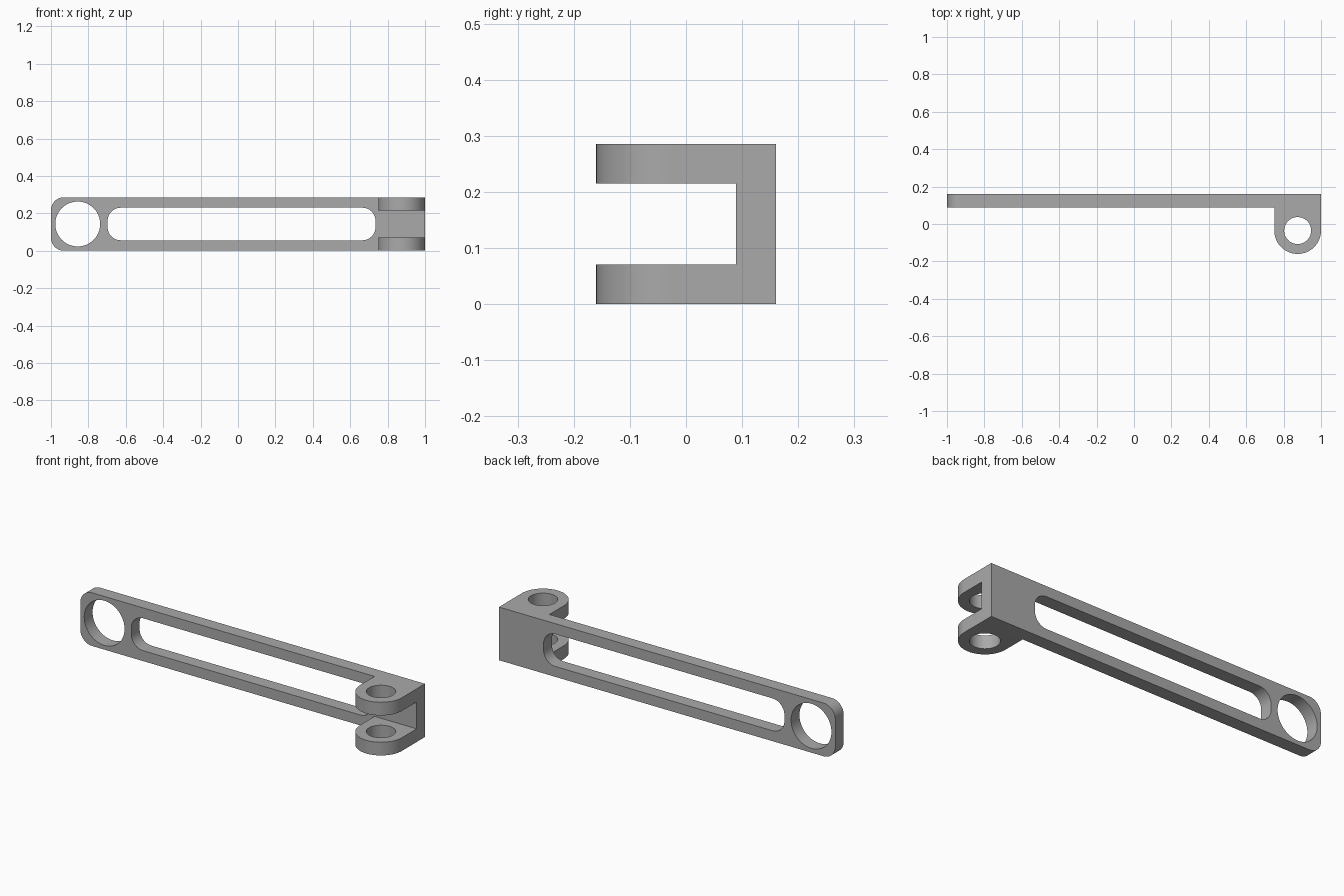
import bpy
from math import sin, cos, pi, radians
from mathutils import Matrix

cube = bpy.data.objects.get("Cube")
if cube:
    bpy.data.objects.remove(cube, do_unlink=True)

# Single material
grey = bpy.data.materials.new("plain_grey")
grey.use_nodes = True
GREY = (0.4, 0.4, 0.4, 1)
grey.diffuse_color = GREY
grey.node_tree.nodes["Principled BSDF"].inputs["Base Color"].default_value = GREY


def arc(cx, cy, r, start, end, steps):
    """Points along an arc, angles in degrees."""
    angles = [radians(start + (end - start) * i / steps) for i in range(steps + 1)]
    return [(cx + r * cos(a), cy + r * sin(a)) for a in angles]


def circle(cx, cy, r):
    return arc(cx, cy, r, 0, 360, 64)[:-1]


def rounded_box(x0, x1, y0, y1, r):
    return (arc(x1 - r, y1 - r, r, 0, 90, 16) + arc(x0 + r, y1 - r, r, 90, 180, 16)
            + arc(x0 + r, y0 + r, r, 180, 270, 16) + arc(x1 - r, y0 + r, r, 270, 360, 16))


def extruded(name, loops, thickness, matrix):
    """Fill the outline, leave the inner loops open, and extrude it."""
    curve = bpy.data.curves.new(name, "CURVE")
    curve.dimensions = "2D"
    curve.fill_mode = "BOTH"
    curve.extrude = thickness / 2
    for loop in loops:
        spline = curve.splines.new("POLY")
        spline.points.add(len(loop) - 1)
        for point, (x, y) in zip(spline.points, loop):
            point.co = (x, y, 0, 1)
        spline.use_cyclic_u = True
    obj = bpy.data.objects.new(name, curve)
    bpy.context.collection.objects.link(obj)
    bpy.ops.object.select_all(action="DESELECT")
    obj.select_set(True)
    bpy.context.view_layer.objects.active = obj
    bpy.ops.object.convert(target="MESH")
    obj = bpy.context.object
    obj.data.transform(matrix)
    obj.data.materials.clear()
    obj.data.materials.append(grey)
    bpy.ops.object.mode_set(mode="EDIT")
    bpy.ops.mesh.select_all(action="SELECT")
    bpy.ops.mesh.remove_doubles(threshold=0.0001)
    bpy.ops.mesh.normals_make_consistent(inside=False)
    bpy.ops.object.mode_set(mode="OBJECT")
    bpy.ops.object.shade_smooth_by_angle(angle=radians(30))
    return obj


HEIGHT = 0.286
THICK = 0.071
BACK = 0.16
CORNER = 0.07

# Long arm plate: rounded at one end, with a round eye and a long slot
outline = ([(1, 0), (1, HEIGHT)]
           + arc(-1 + CORNER, HEIGHT - CORNER, CORNER, 90, 180, 16)
           + arc(-1 + CORNER, CORNER, CORNER, 180, 270, 16))
eye = circle(-0.857, HEIGHT / 2, 0.12)
slot = rounded_box(-0.697, 0.735, 0.056, 0.23, CORNER)
upright = Matrix.Translation((0, BACK - THICK / 2, 0)) @ Matrix.Rotation(pi / 2, 4, "X")
extruded("arm_plate", [outline, eye, slot], THICK, upright)

# Pair of hinge lugs reaching forward from the square end
lug = [(1, BACK - THICK), (0.75, BACK - THICK)] + arc(0.875, -0.035, 0.125, 180, 360, 32)
pin_hole = circle(0.875, -0.035, 0.072)
for name, z in (("lower_lug", THICK / 2), ("upper_lug", HEIGHT - THICK / 2)):
    extruded(name, [lug, pin_hole], THICK, Matrix.Translation((0, 0, z)))
